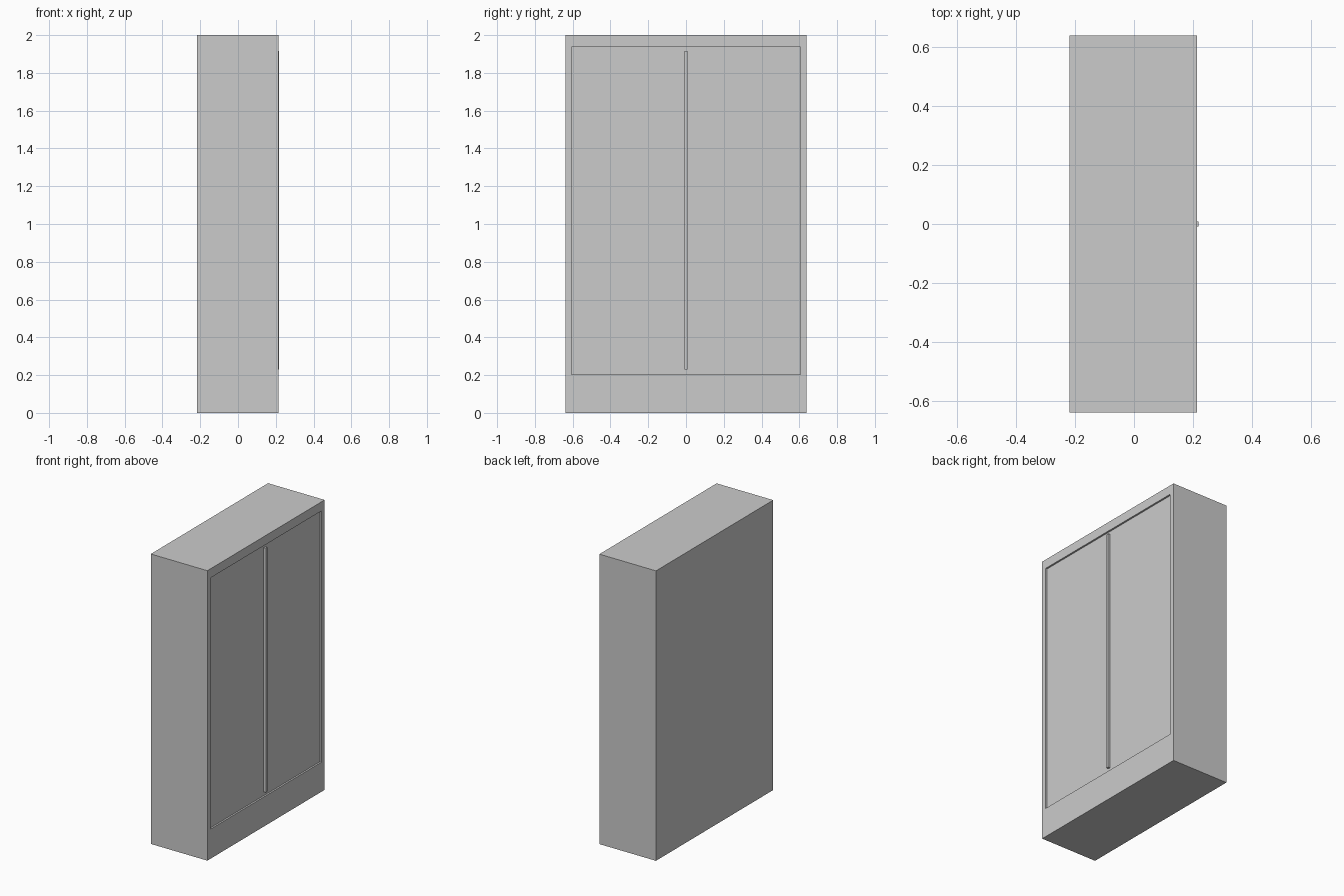
import bpy, bmesh

if "Cube" in bpy.data.objects:
    bpy.data.objects.remove(bpy.data.objects["Cube"])

BACK, FRONT, PANEL = -0.218, 0.2135, 0.2015   # x planes of the cabinet


def new_object(name, bm):
    bmesh.ops.recalc_face_normals(bm, faces=bm.faces)
    mesh = bpy.data.meshes.new(name)
    bm.to_mesh(mesh)
    bm.free()
    obj = bpy.data.objects.new(name, mesh)
    bpy.context.collection.objects.link(obj)
    return obj


def lofted(name, sections):
    """Closed solid through rectangles (x, half width, bottom, top)."""
    bm = bmesh.new()
    rings = [[bm.verts.new((x, y, z)) for y, z in
              ((-w, z0), (w, z0), (w, z1), (-w, z1))]
             for x, w, z0, z1 in sections]
    for a, b in zip(rings, rings[1:]):
        for i in range(4):
            j = (i + 1) % 4
            bm.faces.new((a[i], a[j], b[j], b[i]))
    bm.faces.new(rings[0])
    bm.faces.new(rings[-1])
    return new_object(name, bm)


# Cabinet body: outer box, front frame, then the recessed door panel
lofted("cabinet_body", [
    (BACK, 0.639, 0.0, 2.0),
    (FRONT, 0.639, 0.0, 2.0),
    (FRONT, 0.606, 0.204, 1.937),
    (PANEL, 0.606, 0.204, 1.937),
])

# Narrow vertical strip where the two doors meet
lofted("center_strip", [
    (PANEL - 0.002, 0.0085, 0.23, 1.915),
    (0.218, 0.0085, 0.23, 1.915),
])
